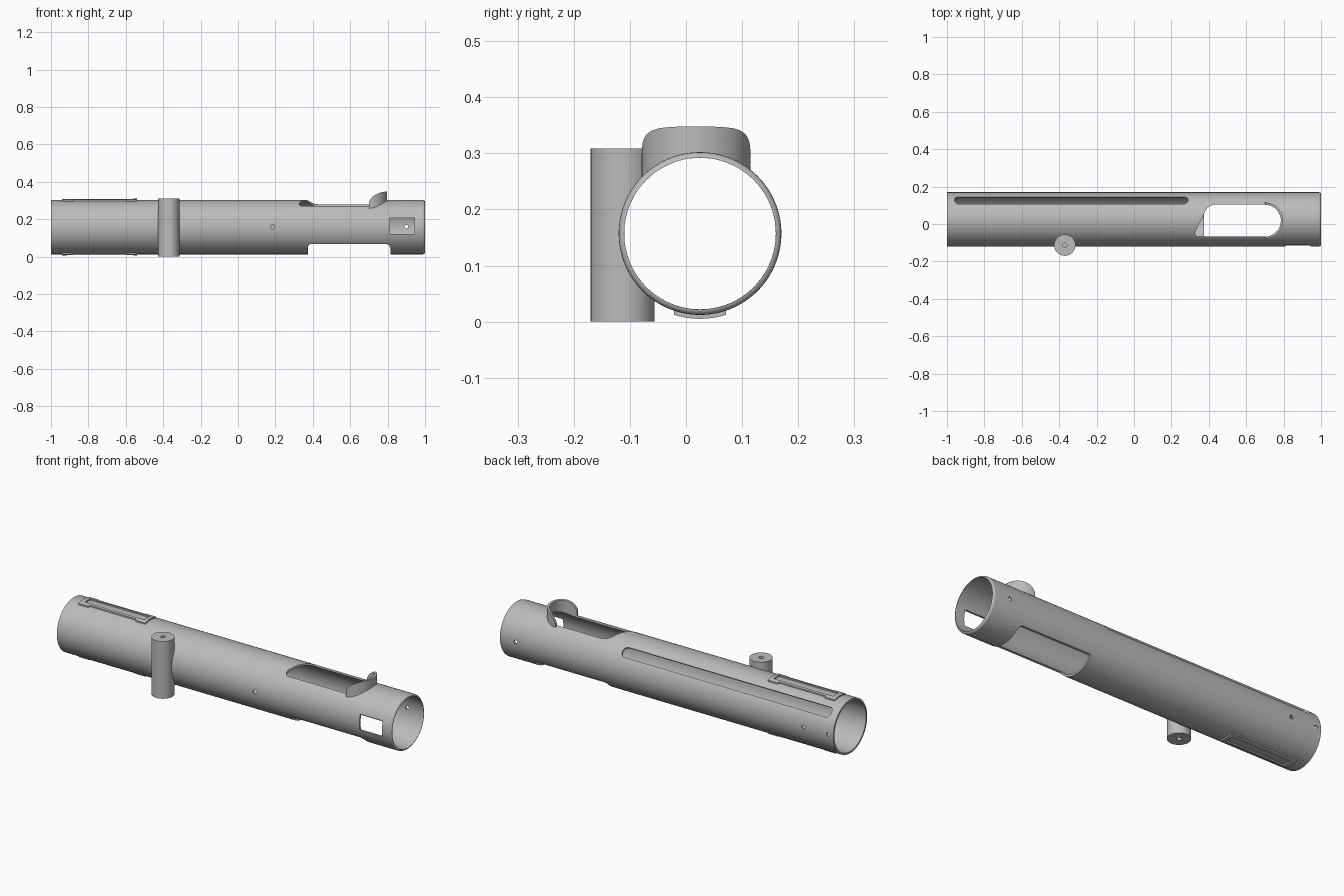
import bpy, bmesh, math
from mathutils import Matrix, Vector

cube = bpy.data.objects.get("Cube")
if cube:
    bpy.data.objects.remove(cube)

grey = bpy.data.materials.new("satin_grey")
grey.use_nodes = True
colour = (0.5, 0.5, 0.5, 1)
grey.diffuse_color = colour
grey.node_tree.nodes["Principled BSDF"].inputs["Base Color"].default_value = colour

CY, CZ = 0.025, 0.157          # tube axis
R_OUT, R_IN = 0.145, 0.135


def finish(bm, name):
    bmesh.ops.recalc_face_normals(bm, faces=bm.faces)
    if bm.calc_volume(signed=True) < 0:
        bmesh.ops.reverse_faces(bm, faces=bm.faces)
    mesh = bpy.data.meshes.new(name)
    bm.to_mesh(mesh)
    bm.free()
    ob = bpy.data.objects.new(name, mesh)
    bpy.context.collection.objects.link(ob)
    mesh.materials.append(grey)
    return ob


def rod(name, start, end, radius, sides=48):
    """Cylinder between two points."""
    a, b = Vector(start), Vector(end)
    turn = (b - a).to_track_quat('Z', 'Y').to_matrix().to_4x4()
    bm = bmesh.new()
    bmesh.ops.create_cone(bm, cap_ends=True, segments=sides, radius1=radius, radius2=radius,
                          depth=(b - a).length, matrix=Matrix.Translation((a + b) / 2) @ turn)
    return finish(bm, name)


def prism(name, outline, low, high, axis="z"):
    """Extrude an outline: (x, y) along z, or (x, z) along y."""
    bm = bmesh.new()
    place = (lambda p, h: (p[0], p[1], h)) if axis == "z" else (lambda p, h: (p[0], h, p[1]))
    face = bm.faces.new([bm.verts.new(place(p, low)) for p in outline])
    grown = bmesh.ops.extrude_face_region(bm, geom=[face], use_keep_orig=True)["geom"]
    shift = Vector(place((0, 0), high - low))
    bmesh.ops.translate(bm, vec=shift, verts=[v for v in grown if isinstance(v, bmesh.types.BMVert)])
    return finish(bm, name)


def arc(cx, cy, r, a0, a1, n=16):
    angles = [math.radians(a0 + (a1 - a0) * i / n) for i in range(n + 1)]
    return [(cx + r * math.cos(a), cy + r * math.sin(a)) for a in angles]


def rect(x0, x1, y0, y1):
    return [(x0, y0), (x1, y0), (x1, y1), (x0, y1)]


def combine(ob, operation, *tools):
    """Apply booleans and remove the tools."""
    for tool in tools:
        mod = ob.modifiers.new("cut", 'BOOLEAN')
        mod.operation, mod.solver, mod.object = operation, 'EXACT', tool
        bpy.context.view_layer.update()
        result = bpy.data.meshes.new_from_object(ob.evaluated_get(bpy.context.evaluated_depsgraph_get()))
        ob.modifiers.clear()
        ob.data = result
        bpy.data.objects.remove(tool)


def bore(radius=R_IN):
    return rod("bore", (-1.1, CY, CZ), (1.1, CY, CZ), radius, 128)


# Main tube, turned from a wall section with one rounded end
section = [(-1, R_IN), (-1, R_OUT), (0.985, R_OUT)]
section += arc(0.988, R_OUT - 0.012, 0.012, 75, 10, 5) + [(1, R_IN)]
sides = 128
bm = bmesh.new()
rings = []
for i in range(sides):
    a = math.tau * i / sides
    rings.append([bm.verts.new((x, CY + r * math.cos(a), CZ + r * math.sin(a))) for x, r in section])
for i in range(sides):
    p, q = rings[i], rings[(i + 1) % sides]
    for j in range(len(section)):
        k = (j + 1) % len(section)
        bm.faces.new((p[j], p[k], q[k], q[j]))
tube = finish(bm, "main_tube")

# Upper port with a round end and a slanted end, and the wide lower opening
PY, PR = 0.018, 0.085
port = arc(0.70, PY, PR, -90, 90, 32) + arc(0.435, PY + PR - 0.06, 0.06, 90, 165)
port += arc(0.347, PY - PR + 0.02, 0.02, 155, 270, 8)
lower = [(0.375, -0.1), (0.815, -0.1)] + arc(0.79, 0.042, 0.025, 0, 90, 8) + arc(0.39, 0.052, 0.015, 90, 180, 8)
combine(tube, 'DIFFERENCE',
        prism("port_cut", port, CZ, 0.5),
        prism("lower_cut", lower, -0.3, 0.4, "y"),
        prism("side_window_cut", rect(0.81, 0.945, 0.12, 0.205), -0.3, 0, "y"))

# Long keyhole slot in the upper back wall
half = 0.027
slot_shape = arc(0.263, 0, half, -90, 90) + arc(-0.925, 0, 0.034, 127, 233)
slot = prism("slot_cut", slot_shape, 0.05, 0.25)
slot.data.transform(Matrix.Translation((0, CY, CZ)) @ Matrix.Rotation(math.radians(-45.5), 4, 'X'))
combine(tube, 'DIFFERENCE', slot)

# Small pin holes: one in front, three in the back
combine(tube, 'DIFFERENCE', rod("hole", (0.185, -0.3, 0.16), (0.185, CY, 0.16), 0.012, 24))
for x in (0.90, -0.82, -0.97):
    combine(tube, 'DIFFERENCE', rod("hole", (x, CY, 0.16), (x, 0.3, 0.16), 0.01, 24))

# Curved deflector lip around the round end of the port
plan = arc(0.70, PY, PR + 0.012, -90, 90, 48) + arc(0.70, PY, PR, 90, -90, 48)
lip = prism("deflector_lip", plan, 0.2, 0.4)
crown = [(0.6, 0.5), (0.6, 0.275)] + [
    (0.698 + 0.105 * (1 - math.cos(t)), 0.275 + 0.073 * math.sin(t))
    for t in (math.radians(9 * i) for i in range(11))] + [(0.9, 0.348), (0.9, 0.5)]
combine(lip, 'DIFFERENCE', prism("crown_cut", crown, -0.3, 0.3, "y"), bore(0.138))

# Vertical post fused to the front of the tube, drilled at both ends
PX, POST_Y = -0.37, -0.113
post = rod("side_post", (PX, POST_Y, 0), (PX, POST_Y, 0.309), 0.057, 64)
combine(post, 'DIFFERENCE', bore(0.138),
        rod("drill", (PX, POST_Y, -0.1), (PX, POST_Y, 0.06), 0.012, 24),
        rod("drill", (PX, POST_Y, 0.25), (PX, POST_Y, 0.4), 0.012, 24))

# Raised mounting frames on the top and bottom, wider at their ends
edge = [(-0.94, 0.046), (-0.88, 0.046), (-0.88, 0.037), (-0.60, 0.037), (-0.60, 0.046), (-0.54, 0.046)]
outline = [(x, CY + y) for x, y in edge] + [(x, CY - y) for x, y in reversed(edge)]
frames = rod("mounting_frames", (-0.98, CY, CZ), (-0.5, CY, CZ), R_OUT + 0.007, 128)
combine(frames, 'INTERSECT', prism("frame_shape", outline, -0.1, 0.5))
combine(frames, 'DIFFERENCE', bore(0.141),
        prism("frame_gap", rect(-0.915, -0.56, CY - 0.024, CY + 0.024), -0.1, 0.5))

# Smooth shading with crisp edges
for ob in (tube, lip, post, frames):
    bpy.ops.object.select_all(action='DESELECT')
    ob.select_set(True)
    bpy.context.view_layer.objects.active = ob
    bpy.ops.object.shade_smooth_by_angle(angle=math.radians(30))
